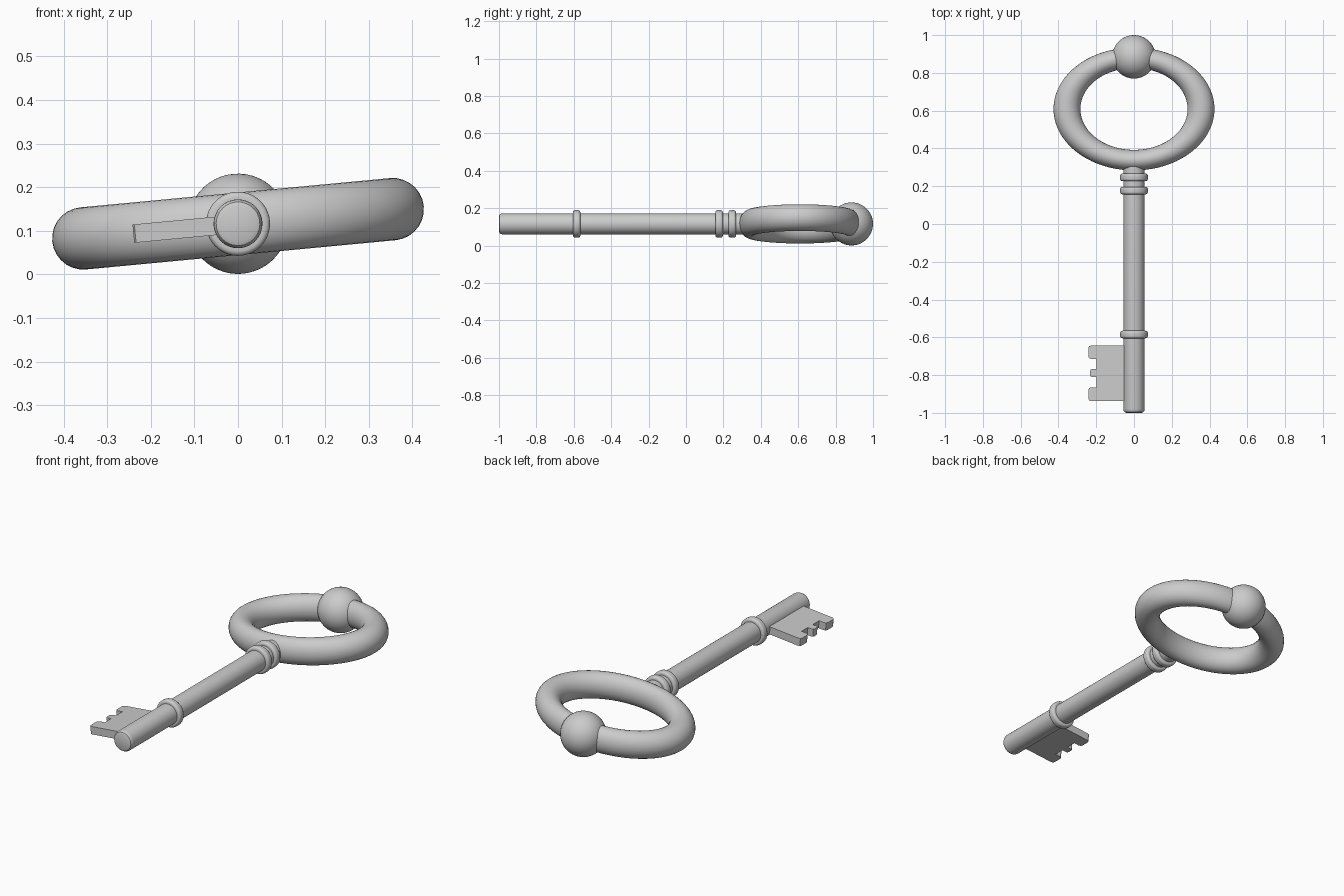
import bpy, bmesh, math
from mathutils import Matrix

if "Cube" in bpy.data.objects:
    bpy.data.objects.remove(bpy.data.objects["Cube"])

AXIS_Z = 0.116
# the whole key lies rolled slightly about its long axis
ROLL = Matrix.Translation((0, 0, AXIS_Z)) @ Matrix.Rotation(math.radians(-5.4), 4, 'Y')


def finish(name, bm, smooth=True):
    bmesh.ops.recalc_face_normals(bm, faces=bm.faces)
    me = bpy.data.meshes.new(name)
    bm.to_mesh(me)
    bm.free()
    ob = bpy.data.objects.new(name, me)
    bpy.context.collection.objects.link(ob)
    ob.matrix_world = ROLL
    if smooth:
        bpy.ops.object.select_all(action='DESELECT')
        ob.select_set(True)
        bpy.context.view_layer.objects.active = ob
        bpy.ops.object.shade_smooth_by_angle(angle=math.radians(35))
    return ob


def lathe(name, profile, closed=False, steps=48):
    """Turn (radius, y) points about the key's long axis."""
    bm = bmesh.new()
    vs = [bm.verts.new((r, y, 0)) for r, y in profile]
    es = [bm.edges.new(p) for p in zip(vs, vs[1:])]
    if closed:
        es.append(bm.edges.new((vs[-1], vs[0])))
    bmesh.ops.spin(bm, geom=vs + es, cent=(0, 0, 0), axis=(0, 1, 0),
                   angle=math.tau, steps=steps)
    bmesh.ops.remove_doubles(bm, verts=bm.verts, dist=1e-5)
    return finish(name, bm)


# shaft with a softened tip
R = 0.056
lathe("shaft", [(0, -1), (0.041, -1), (0.050, -0.996), (0.0548, -0.988),
                (R, -0.98), (R, 0.33), (0, 0.33)])

# three rounded collars
for name, y in (("tip_collar", -0.585), ("lower_collar", 0.177), ("upper_collar", 0.247)):
    arc = [(0.0735 - 0.012 * (1 - math.cos(a)), math.sin(a) * 0.012)
           for a in (math.radians(d) for d in (0, 22.5, 45, 67.5, 90))]
    upper = [(r, y + 0.008 + s) for r, s in arc]
    lower = [(r, y - 0.008 - s) for r, s in reversed(arc)]
    lathe(name, [(0.05, y - 0.02)] + lower + upper + [(0.05, y + 0.02)], closed=True)

# oval bow: a torus squashed along the key
bm = bmesh.new()
N, M = 80, 28
loops = []
for i in range(N):
    a = math.tau * i / N
    loop = []
    for j in range(M):
        b = math.tau * j / M
        d = 0.3565 + 0.0715 * math.cos(b)
        loop.append(bm.verts.new((d * math.cos(a), 0.609 + 0.76 * d * math.sin(a),
                                  0.0715 * math.sin(b))))
    loops.append(loop)
for i in range(N):
    p, q = loops[i], loops[(i + 1) % N]
    for j in range(M):
        k = (j + 1) % M
        bm.faces.new((p[j], q[j], q[k], p[k]))
finish("bow_ring", bm)

# ball on top of the bow
bm = bmesh.new()
bmesh.ops.create_uvsphere(bm, u_segments=40, v_segments=24, radius=0.115,
                          matrix=Matrix.Translation((0, 0.885, 0)))
finish("bow_ball", bm)

# toothed bit: outline with three teeth, extruded
ROOT = -0.197
outline = [(-0.03, -0.643)]
for x, top, bottom, c in ((-0.241, -0.643, -0.714, 0.014),
                          (-0.231, -0.768, -0.810, 0.010),
                          (-0.241, -0.865, -0.938, 0.014)):
    m = c * 0.3
    outline += [(ROOT, top), (x + c, top), (x + m, top - m), (x, top - c),
                (x, bottom + c), (x + m, bottom + m), (x + c, bottom), (ROOT, bottom)]
outline.append((-0.03, -0.938))
bm = bmesh.new()
face = bm.faces.new([bm.verts.new((x, y, -0.021)) for x, y in outline])
ext = bmesh.ops.extrude_face_region(bm, geom=[face], use_keep_orig=True)
bmesh.ops.translate(bm, vec=(0, 0, 0.042),
                    verts=[v for v in ext["geom"] if isinstance(v, bmesh.types.BMVert)])
finish("bit", bm, smooth=False)
